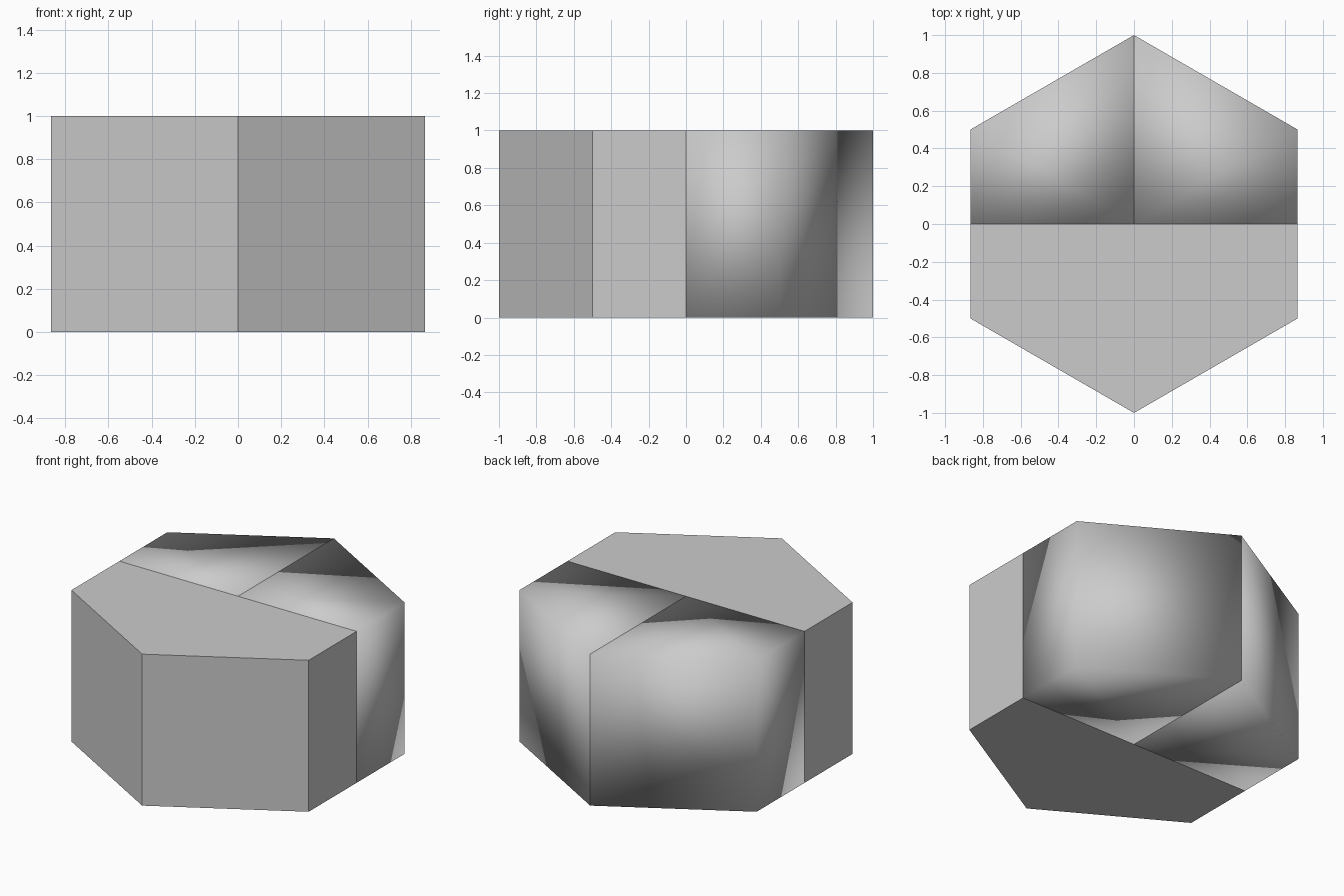
import bpy
import bmesh

if "Cube" in bpy.data.objects:
    bpy.data.objects.remove(bpy.data.objects["Cube"])


def block(name, sx, sy, smooth):
    """One quarter of a hexagonal prism, one unit high, mirrored by sign."""
    profile = [(0, 0), (0.866, 0), (0.866, 0.5), (0, 1)]
    bm = bmesh.new()
    base = bm.faces.new([bm.verts.new((sx * x, sy * y, 0)) for x, y in profile])
    extruded = bmesh.ops.extrude_face_region(bm, geom=[base], use_keep_orig=True)
    top = [v for v in extruded["geom"] if isinstance(v, bmesh.types.BMVert)]
    bmesh.ops.translate(bm, verts=top, vec=(0, 0, 1))
    bmesh.ops.recalc_face_normals(bm, faces=bm.faces)
    for face in bm.faces:
        face.smooth = smooth
    mesh = bpy.data.meshes.new(name)
    bm.to_mesh(mesh)
    bm.free()
    obj = bpy.data.objects.new(name, mesh)
    bpy.context.collection.objects.link(obj)
    return obj


# Flat-shaded front quarters and fully smooth back quarters
for side, sx in (("left", -1), ("right", 1)):
    block(f"front_{side}_block", sx, -1, False)
    block(f"back_{side}_block", sx, 1, True)
